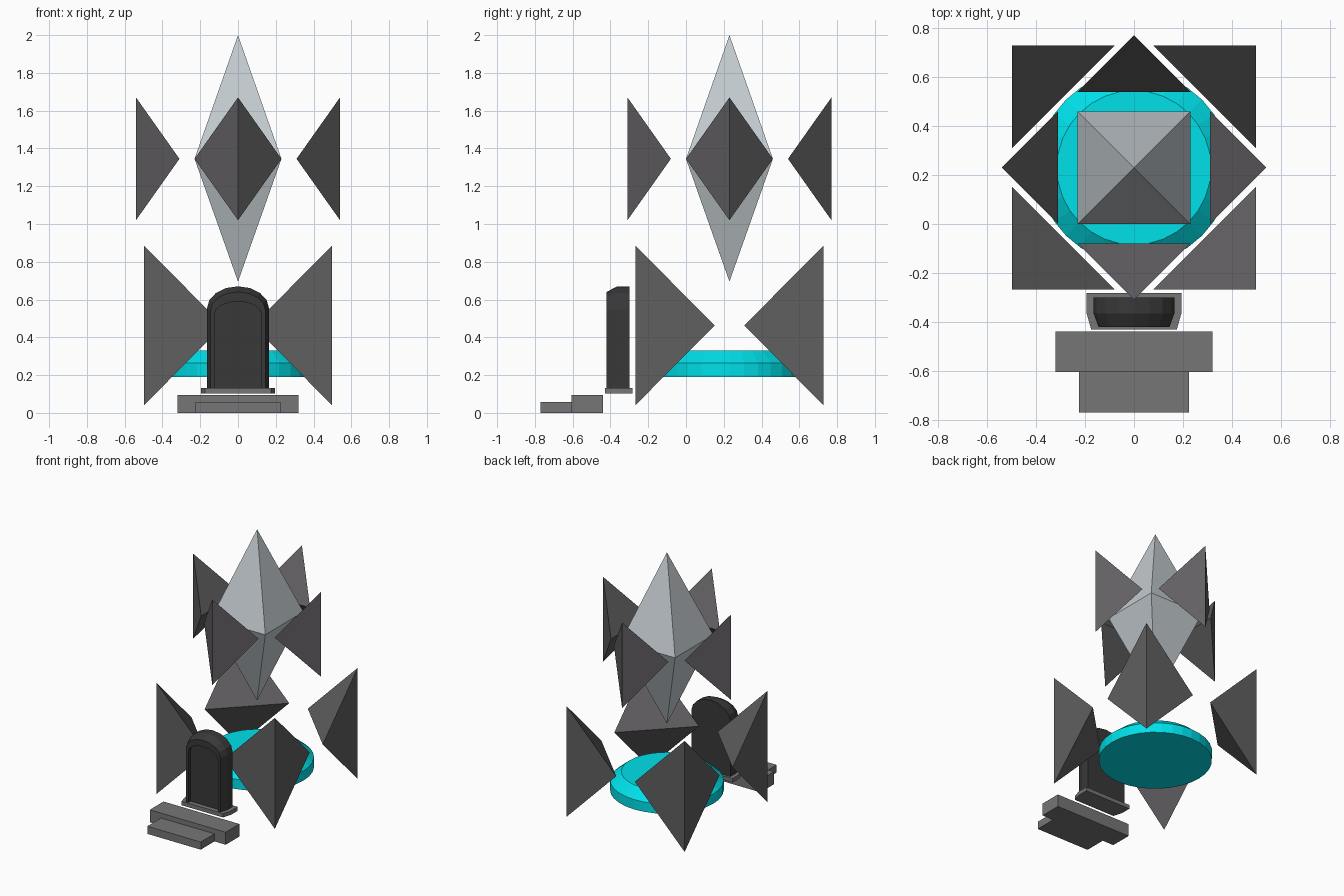
import bpy, bmesh, math
from mathutils import Matrix, Vector

if "Cube" in bpy.data.objects:
    bpy.data.objects.remove(bpy.data.objects["Cube"])

CY = 0.23  # y of the vertical axis shared by crystal, disc and shards


def material(name, r, g, b):
    m = bpy.data.materials.new(name)
    m.diffuse_color = (r, g, b, 1)
    m.use_nodes = True
    m.node_tree.nodes["Principled BSDF"].inputs["Base Color"].default_value = m.diffuse_color
    return m


PALE = material("pale_crystal", 0.55, 0.60, 0.63)
DARK = material("dark_stone", 0.12, 0.115, 0.12)
BLACK = material("door_stone", 0.04, 0.04, 0.042)
STEP = material("step_stone", 0.18, 0.18, 0.18)
CYAN = material("cyan_glow", 0.0, 0.75, 0.82)


def make(name, verts, faces, mat):
    bm = bmesh.new()
    vs = [bm.verts.new(v) for v in verts]
    for f in faces:
        bm.faces.new([vs[i] for i in f])
    bmesh.ops.recalc_face_normals(bm, faces=bm.faces)
    me = bpy.data.meshes.new(name)
    bm.to_mesh(me)
    bm.free()
    me.materials.append(mat)
    ob = bpy.data.objects.new(name, me)
    bpy.context.collection.objects.link(ob)
    return ob


def loft(name, rings, mat):
    """Skin equal-length closed rings and cap both ends."""
    n = len(rings[0])
    faces = [list(range(n)), [(len(rings) - 1) * n + i for i in range(n)]]
    for r in range(len(rings) - 1):
        for i in range(n):
            j = (i + 1) % n
            faces.append([r * n + i, r * n + j, (r + 1) * n + j, (r + 1) * n + i])
    return make(name, [v for ring in rings for v in ring], faces, mat)


def box(name, x, y0, y1, z0, z1, mat):
    return loft(name, [[(-x, y0, z), (x, y0, z), (x, y1, z), (-x, y1, z)] for z in (z0, z1)], mat)


# central crystal
H = 0.23
make("crystal", [(-H, CY - H, 1.345), (H, CY - H, 1.345), (H, CY + H, 1.345), (-H, CY + H, 1.345),
                 (0, CY, 2.0), (0, CY, 0.695)],
     [(i, (i + 1) % 4, t) for i in range(4) for t in (4, 5)], PALE)


# floating tetrahedral shards: vertical outer edge, horizontal inner edge
def shard(name, angle, radius, half, hz, z):
    pts = [(0, -radius, z - hz), (0, -radius, z + hz), (-half, half - radius, z), (half, half - radius, z)]
    rot = Matrix.Translation((0, CY, 0)) @ Matrix.Rotation(angle, 4, 'Z')
    make(name, [rot @ Vector(p) for p in pts], [(0, 1, 2), (0, 1, 3), (0, 2, 3), (1, 2, 3)], DARK)


for k in range(4):
    shard(f"upper_shard_{k + 1}", k * math.pi / 2, 0.54, 0.23, 0.325, 1.345)
    shard(f"lower_shard_{k + 1}", (k + 0.5) * math.pi / 2, 0.705, 0.297, 0.423, 0.463)

# glowing disc with a chamfered upper rim
loft("disc", [[(r * math.cos(a), CY + r * math.sin(a), z)
               for a in (2 * math.pi * i / 32 for i in range(32))]
              for r, z in ((0.393, 0.19), (0.393, 0.265), (0.315, 0.33))], CYAN)


# arched doorway with chamfered frame and recessed panel
def arch(y, hw, spring, top, n=8):
    curve = [(hw * math.cos(math.pi * i / n), y, spring + (top - spring) * math.sin(math.pi * i / n))
             for i in range(n + 1)]
    return [(hw, y, 0.13)] + curve + [(-hw, y, 0.13)]


loft("door", [arch(-0.30, 0.165, 0.55, 0.67), arch(-0.365, 0.165, 0.55, 0.67),
              arch(-0.42, 0.145, 0.545, 0.64), arch(-0.42, 0.125, 0.52, 0.59),
              arch(-0.395, 0.125, 0.52, 0.59)], BLACK)

# door sill with clipped front corners
loft("door_sill", [[(-0.195, -0.282, z), (-0.195, -0.36, z), (-0.175, -0.43, z),
                    (0.175, -0.43, z), (0.195, -0.36, z), (0.195, -0.282, z)]
                   for z in (0.102, 0.132)], STEP)

# steps
box("upper_step", 0.32, -0.605, -0.44, 0, 0.095, STEP)
box("lower_step", 0.225, -0.77, -0.605, 0, 0.058, STEP)
